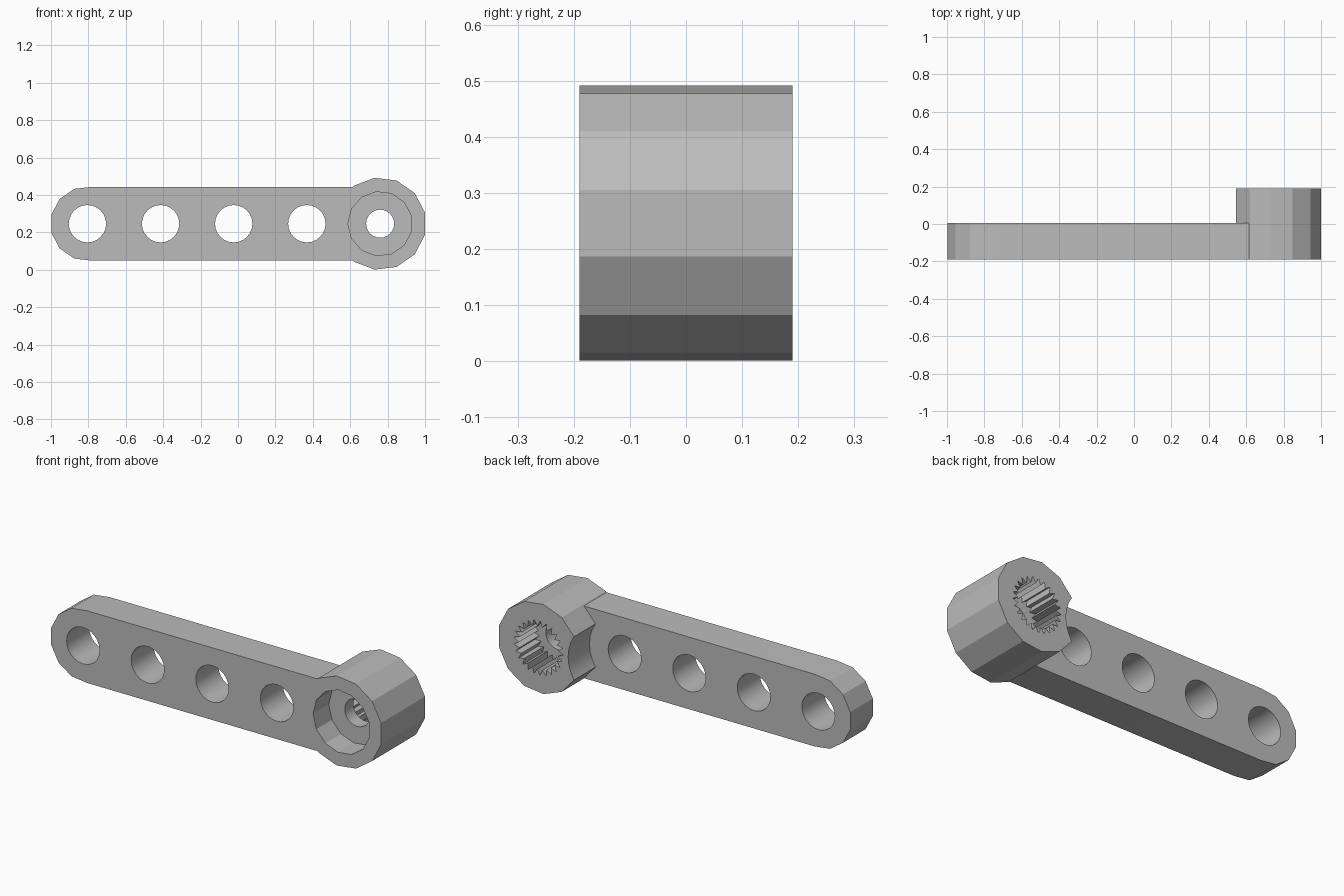
import bpy
import bmesh
from math import cos, sin, pi, radians

cube = bpy.data.objects.get("Cube")
if cube:
    bpy.data.objects.remove(cube)

grey = bpy.data.materials.new("plain grey")
grey.use_nodes = True
COLOUR = (0.5, 0.5, 0.5, 1)
grey.diffuse_color = COLOUR
grey.node_tree.nodes["Principled BSDF"].inputs["Base Color"].default_value = COLOUR

MID = 0.246                        # height of the centre line
FRONT, ARM_BACK, BACK = -0.19, 0.005, 0.19
HUB_X, END_X = 0.76, -0.805
HOLE_STEP = 0.391


def prism(name, outline, y0, y1):
    """Extrude an outline of (x, z) points from y0 to y1."""
    bm = bmesh.new()
    near = bm.faces.new([bm.verts.new((x, y0, z)) for x, z in outline])
    extruded = bmesh.ops.extrude_face_region(bm, geom=[near])["geom"]
    moved = [v for v in extruded if isinstance(v, bmesh.types.BMVert)]
    bmesh.ops.translate(bm, verts=moved, vec=(0, y1 - y0, 0))
    bmesh.ops.recalc_face_normals(bm, faces=bm.faces)
    mesh = bpy.data.meshes.new(name)
    bm.to_mesh(mesh)
    bm.free()
    mesh.materials.append(grey)
    obj = bpy.data.objects.new(name, mesh)
    bpy.context.collection.objects.link(obj)
    return obj


def ring(x, radius, sides, start=0.0):
    """Regular polygon about the centre line."""
    turns = [start + 2 * pi * i / sides for i in range(sides)]
    return [(x + radius * cos(a), MID + radius * sin(a)) for a in turns]


def combine(target, other, operation):
    """Apply a boolean and remove the helper object."""
    mod = target.modifiers.new("boolean", 'BOOLEAN')
    mod.operation = operation
    mod.solver = 'EXACT'
    mod.object = other
    bpy.context.view_layer.objects.active = target
    bpy.ops.object.modifier_apply(modifier=mod.name)
    bpy.data.objects.remove(other)


# Hub: a 13-sided barrel, with clearance around the nearest arm hole
half = pi / 13
hub = prism("servo_arm", ring(HUB_X, 0.247, 13, half), FRONT, BACK)
near_hole = END_X + 3 * HOLE_STEP
combine(hub, prism("clearance", ring(near_hole, 0.213, 32), ARM_BACK, 0.3), 'DIFFERENCE')

# Arm: a flat bar with a faceted round end
end = [(END_X + 0.199 * cos(a), MID + 0.199 * sin(a))
       for a in (pi + half * k for k in range(-7, 8, 2))]
bar = [(HUB_X, end[0][1])] + end + [(HUB_X, end[-1][1])]
combine(hub, prism("arm", bar, FRONT, ARM_BACK), 'UNION')

# Row of linkage holes
for i in range(4):
    hole = prism("linkage_hole", ring(END_X + i * HOLE_STEP, 0.1, 24), -0.3, 0.1)
    combine(hub, hole, 'DIFFERENCE')

# Screw head recess and screw hole
combine(hub, prism("recess", ring(HUB_X, 0.172, 13, half), -0.3, -0.055), 'DIFFERENCE')
combine(hub, prism("screw_hole", ring(HUB_X, 0.075, 24), -0.2, 0.1), 'DIFFERENCE')

# Toothed socket in the back
TEETH = 25
socket = []
for i in range(TEETH * 2):
    a = pi * i / TEETH
    r = 0.15 if i % 2 else 0.118
    socket.append((HUB_X + r * cos(a), MID + r * sin(a)))
combine(hub, prism("toothed_socket", socket, 0.02, 0.3), 'DIFFERENCE')

# Smooth the holes, keep the facets
bpy.ops.object.select_all(action='DESELECT')
hub.select_set(True)
bpy.context.view_layer.objects.active = hub
bpy.ops.object.shade_smooth_by_angle(angle=radians(25))
